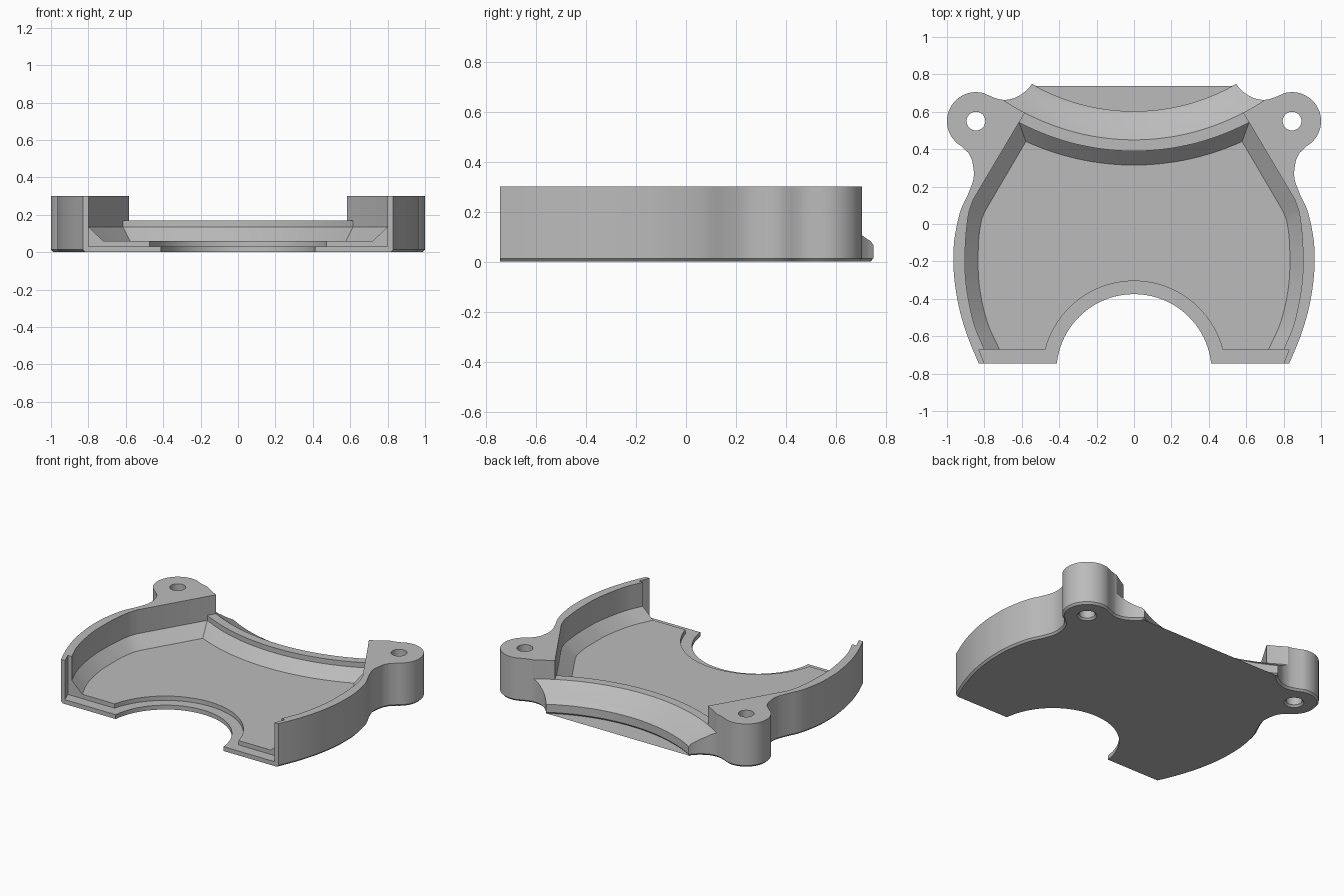
import bpy, bmesh
from math import sin, cos, pi, radians, sqrt
from mathutils import Vector

if "Cube" in bpy.data.objects:
    bpy.data.objects.remove(bpy.data.objects["Cube"], do_unlink=True)

grey = bpy.data.materials.new("plain_grey")
grey.use_nodes = True
colour = (0.5, 0.5, 0.5, 1)
grey.diffuse_color = colour
grey.node_tree.nodes["Principled BSDF"].inputs["Base Color"].default_value = colour

AXIS_Y = 1.70          # centre of the curved back edge
BOSS = (0.845, 0.55)   # screw boss centre
FRONT = -0.745


def loft(name, rings):
    """Closed solid through rings of equal point count."""
    bm = bmesh.new()
    loops = [[bm.verts.new(p) for p in ring] for ring in rings]
    for a, b in zip(loops, loops[1:]):
        for i in range(len(a)):
            j = (i + 1) % len(a)
            bm.faces.new((a[i], a[j], b[j], b[i]))
    bm.faces.new(loops[0][::-1])
    bm.faces.new(loops[-1])
    bmesh.ops.recalc_face_normals(bm, faces=bm.faces)
    mesh = bpy.data.meshes.new(name)
    bm.to_mesh(mesh)
    bm.free()
    mesh.materials.append(grey)
    obj = bpy.data.objects.new(name, mesh)
    bpy.context.collection.objects.link(obj)
    return obj


def at(points, z):
    return [(x, y, z) for x, y in points]


def circle(cx, cy, r, start=0, end=2 * pi, n=48):
    return [(cx + r * cos(start + (end - start) * i / n),
             cy + r * sin(start + (end - start) * i / n)) for i in range(n)]


def spline(points, steps=6):
    """Catmull-Rom curve through the points."""
    p = [Vector(q) for q in points]
    p = [2 * p[0] - p[1]] + p + [2 * p[-1] - p[-2]]
    out = []
    for a, b, c, d in zip(p, p[1:], p[2:], p[3:]):
        for i in range(steps):
            t = i / steps
            q = 0.5 * (2 * b + (c - a) * t + (2 * a - 5 * b + 4 * c - d) * t ** 2
                       + (3 * b - a - 3 * c + d) * t ** 3)
            out.append((q.x, q.y))
    return out + [tuple(points[-1])]


def back_arc(r, half, n=40):
    """Points of the back curve, from +x to -x, without its ends."""
    xs = [half * (1 - 2 * i / n) for i in range(1, n)]
    return [(x, AXIS_Y - sqrt(r * r - x * x)) for x in xs]


def mirrored(half, r):
    """Whole outline from a +x half that runs front to back."""
    return half + back_arc(r, half[-1][0]) + [(-x, y) for x, y in reversed(half)]


def inset(points, d):
    out = []
    for i, p in enumerate(points):
        a, b = Vector(points[i - 1]), Vector(points[(i + 1) % len(points)])
        t = (b - a).normalized()
        out.append((p[0] - t.y * d, p[1] + t.x * d))
    return out


# Outer outline: side wall, neck, screw boss, back tip
side = spline([(0.77, -0.87), (0.83, -0.745), (0.89, -0.6), (0.935, -0.45),
               (0.96, -0.3), (0.965, -0.19), (0.96, -0.08), (0.93, 0.064),
               (0.885, 0.165), (0.857, 0.25), (0.865, 0.335), (0.885, 0.38)])
boss = circle(*BOSS, 0.155, radians(-60), radians(112), 36)
tip = spline([(0.783, 0.69), (0.74, 0.673), (0.70, 0.664), (0.65, 0.67),
              (0.60, 0.695), (0.565, 0.725), (0.545, 0.75)])
outline = mirrored(side + boss + tip, 1.097)
body = loft("cover_shell", [at(inset(outline, 0.012), 0), at(outline, 0.013),
                            at(outline, 0.30)])

# Inner pocket with sloped foot
wall = spline([(0.68, -0.95), (0.80, -0.67), (0.85, -0.55), (0.88, -0.43), (0.90, -0.3),
               (0.903, -0.19), (0.90, -0.08), (0.885, 0.05), (0.86, 0.13)]) + [(0.615, 0.543)]
foot = spline([(0.60, -0.95), (0.72, -0.67), (0.775, -0.55), (0.81, -0.43), (0.83, -0.3),
               (0.833, -0.19), (0.83, -0.08), (0.815, 0.02), (0.79, 0.08)]) + [(0.578, 0.441)]
upper = mirrored(wall, 1.31)
cutters = [loft("pocket", [at(mirrored(foot, 1.385), 0.06), at(upper, 0.135), at(upper, 0.5)])]

# Flat ledge behind the pocket, between the tall walls
ledge = [(-0.725, 0.357), (0.725, 0.357), (0.509, 0.72), (-0.509, 0.72)]
cutters.append(loft("ledge", [at(ledge, 0.17), at(ledge, 0.5)]))

# Curved saddle along the back edge
saddle = [(0.9, 0.05), (1.09, 0.06), (1.11, 0.083), (1.14, 0.097), (1.2, 0.13),
          (1.25, 0.17), (1.25, 0.5), (0.9, 0.5)]
angles = [radians(-150 + 120 * i / 96) for i in range(97)]
cutters.append(loft("saddle", [[(r * cos(a), AXIS_Y + r * sin(a), z) for r, z in saddle]
                               for a in angles]))

# Front rebate, straight front, bore and its step
rebate = [(-0.70, -1), (0.70, -1), (0.80, FRONT), (0.83, -0.67), (-0.83, -0.67), (-0.80, FRONT)]
cutters.append(loft("rebate", [at(rebate, 0.03), at(rebate, 0.5)]))
trim = [(-1.2, -1.2), (1.2, -1.2), (1.2, FRONT), (-1.2, FRONT)]
cutters.append(loft("front_trim", [at(trim, -0.2), at(trim, 0.6)]))
step = circle(0, -0.795, 0.49, n=96)
cutters.append(loft("bore_step", [at(step, 0.03), at(step, 0.5)]))
bore = circle(0, -0.79, 0.415, n=96)
cutters.append(loft("bore", [at(bore, -0.2), at(bore, 0.5)]))

# Screw holes with a small countersink underneath
for s in (-1, 1):
    hole = [at(circle(s * BOSS[0], BOSS[1], r), z)
            for r, z in ((0.062, -0.1), (0.062, 0), (0.05, 0.013), (0.05, 0.5))]
    cutters.append(loft("screw_hole", hole))

bpy.context.view_layer.objects.active = body
for cutter in cutters:
    cutter.hide_render = True
    mod = body.modifiers.new(cutter.name, "BOOLEAN")
    mod.operation = "DIFFERENCE"
    mod.solver = "EXACT"
    mod.object = cutter
    bpy.ops.object.modifier_apply(modifier=mod.name)
    bpy.data.objects.remove(cutter, do_unlink=True)

bpy.ops.object.select_all(action="DESELECT")
body.select_set(True)
bpy.ops.object.shade_smooth_by_angle(angle=radians(28))
